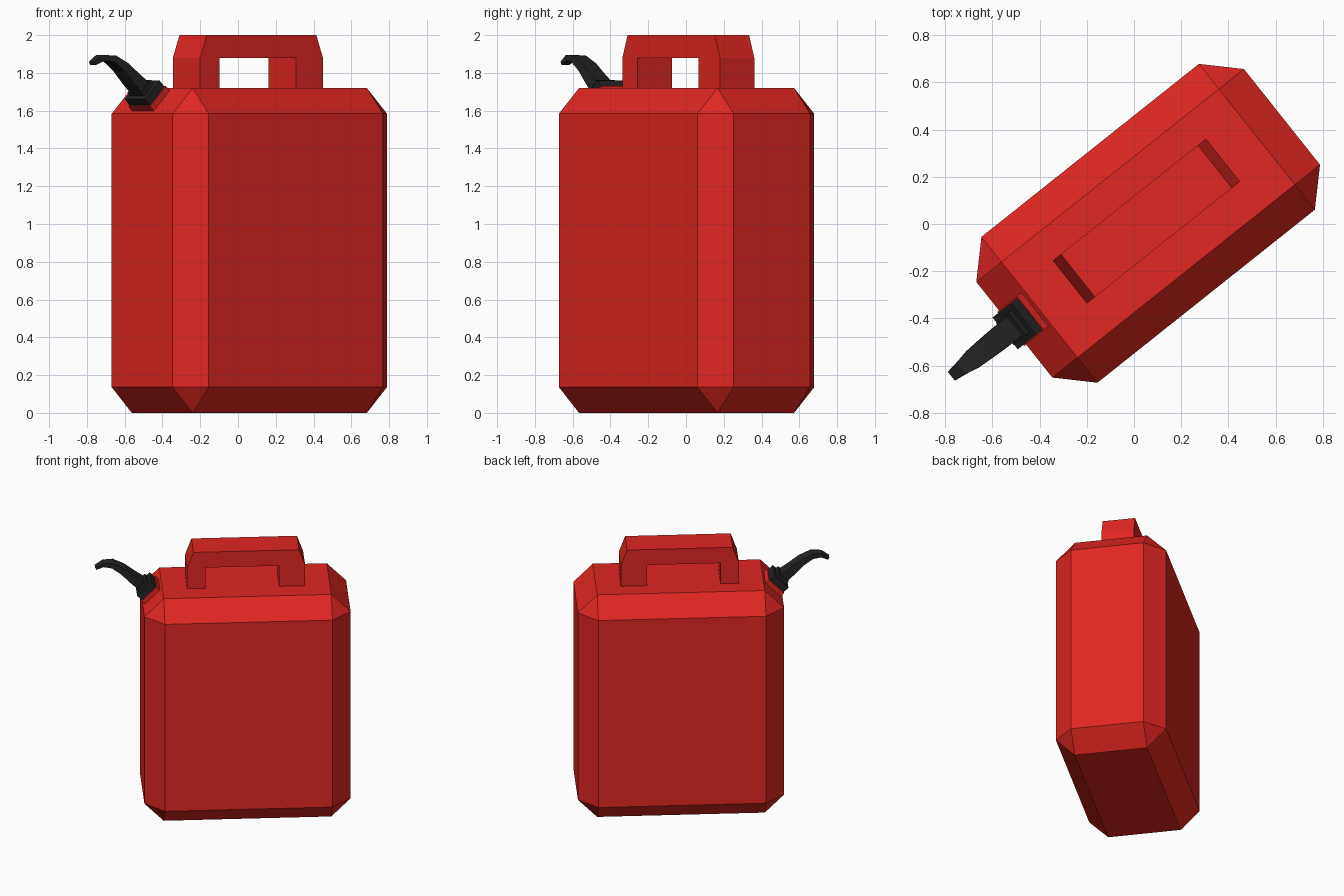
import bpy, bmesh, math
from mathutils import Matrix, Vector

if "Cube" in bpy.data.objects:
    bpy.data.objects.remove(bpy.data.objects["Cube"])

# The can stands turned about z; parts are built in its own axes (length, width, up)
PLACE = Matrix.Translation((0.06, 0.003, 0)) @ Matrix.Rotation(math.radians(38.5), 4, 'Z')
MID = 0.012  # handle and spout sit slightly off the centre line


def material(name, rgb):
    m = bpy.data.materials.new(name)
    m.diffuse_color = (*rgb, 1)
    m.use_nodes = True
    m.node_tree.nodes["Principled BSDF"].inputs["Base Color"].default_value = m.diffuse_color
    return m


RED = material("red_plastic", (0.75, 0.02, 0.015))
BLACK = material("black_plastic", (0.018, 0.018, 0.018))


def finish(name, bm, mat):
    bmesh.ops.recalc_face_normals(bm, faces=bm.faces)
    me = bpy.data.meshes.new(name)
    bm.to_mesh(me)
    bm.free()
    ob = bpy.data.objects.new(name, me)
    me.materials.append(mat)
    ob.matrix_world = PLACE
    bpy.context.collection.objects.link(ob)
    return ob


def box(name, size, frame, mat):
    bm = bmesh.new()
    bmesh.ops.create_cube(bm, size=1, matrix=frame @ Matrix.Diagonal((*size, 1)))
    return finish(name, bm, mat)


# Body: box with a single-step bevel on every edge
body = box("can_body", (1.45, 0.79, 1.72), Matrix.Translation((0, 0, 0.86)), RED)
bev = body.modifiers.new("chamfer", 'BEVEL')
bev.width = 0.136
bev.segments = 1

# Handle: side profile extruded across the width
profile = [(-0.415, 1.72), (-0.286, 1.72), (-0.286, 1.88), (0.232, 1.88), (0.232, 1.72),
           (0.415, 1.72), (0.415, 1.88), (0.371, 2.0), (-0.371, 2.0), (-0.415, 1.88)]
bm = bmesh.new()
face = bm.faces.new([bm.verts.new((u, MID - 0.116, z)) for u, z in profile])
ext = bmesh.ops.extrude_face_region(bm, geom=[face])
bmesh.ops.translate(bm, vec=(0, 0.232, 0),
                    verts=[g for g in ext["geom"] if isinstance(g, bmesh.types.BMVert)])
finish("handle", bm, RED)

# Neck, cap and collar stacked on the sloping end edge
slope = Matrix.Translation((-0.657, MID, 1.652)) @ Matrix.Rotation(math.radians(-45), 4, 'Y')
for name, length, width, low, high, mat in [
        ("neck", 0.152, 0.185, -0.02, 0.035, RED),
        ("cap", 0.140, 0.172, 0.035, 0.083, BLACK),
        ("collar", 0.095, 0.120, 0.083, 0.110, BLACK)]:
    box(name, (length, width, high - low),
        slope @ Matrix.Translation((0, 0, (low + high) / 2)), mat)

# Spout: tapering rectangular tube bent along a path (length, up, width, thickness)
path = [(-0.718, 1.710, 0.104, 0.075), (-0.786, 1.765, 0.102, 0.062),
        (-0.861, 1.832, 0.096, 0.048), (-0.935, 1.876, 0.088, 0.036),
        (-1.000, 1.879, 0.064, 0.030), (-1.052, 1.850, 0.048, 0.020)]
bm = bmesh.new()
rings = []
for i, (u, z, w, t) in enumerate(path):
    a, b = path[max(i - 1, 0)], path[min(i + 1, len(path) - 1)]
    d = Vector((b[0] - a[0], 0, b[1] - a[1])).normalized()
    n = Vector((d.z, 0, -d.x))
    c = Vector((u, MID, z))
    rings.append([bm.verts.new(c + Vector((0, sv * w / 2, 0)) + n * (sn * t / 2))
                  for sv, sn in ((-1, -1), (1, -1), (1, 1), (-1, 1))])
for r, s in zip(rings, rings[1:]):
    for k in range(4):
        bm.faces.new((r[k], r[(k + 1) % 4], s[(k + 1) % 4], s[k]))
bm.faces.new(rings[0])
bm.faces.new(rings[-1])
finish("spout", bm, BLACK)
